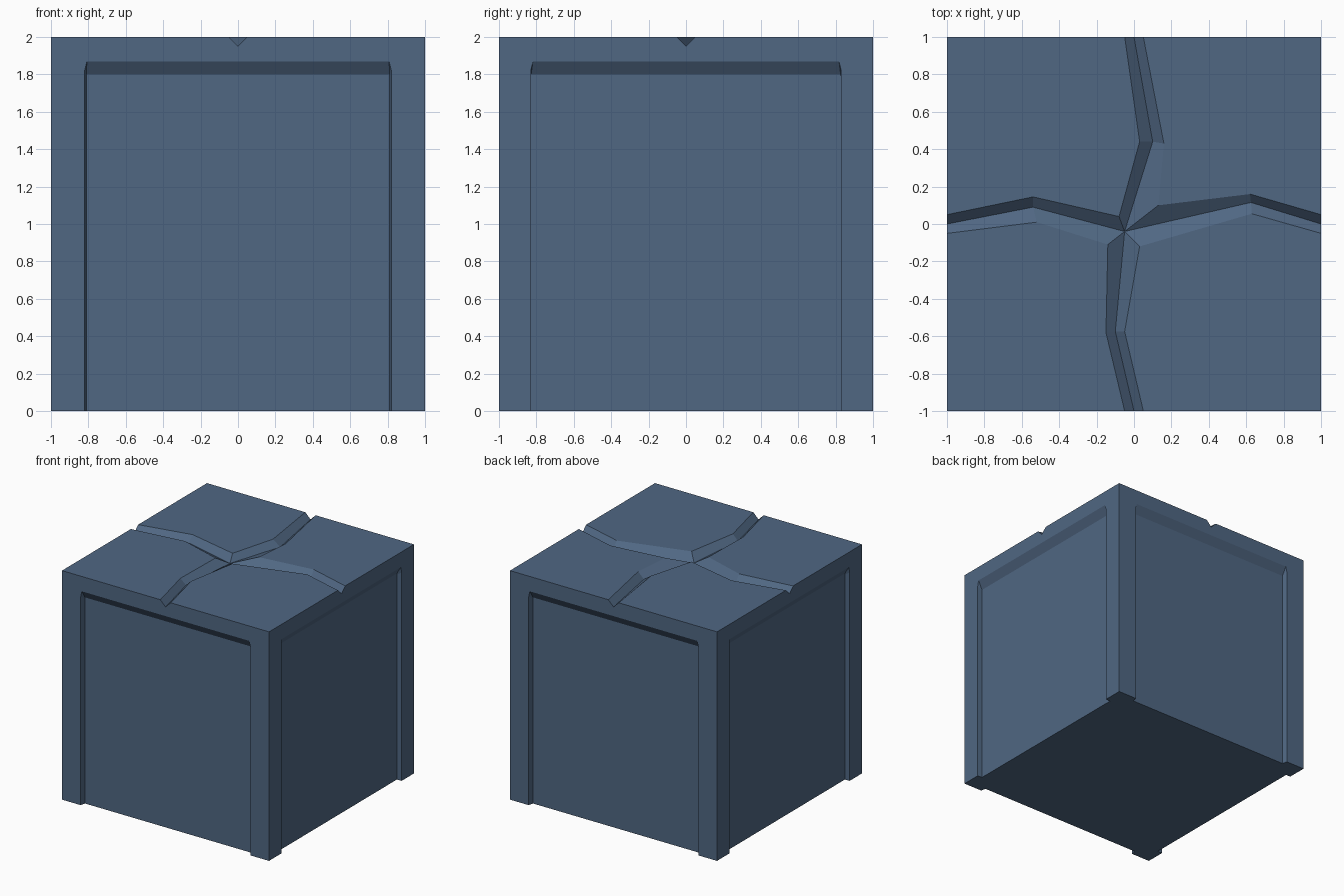
import bpy, bmesh
from mathutils import Matrix, Vector
from math import pi

if "Cube" in bpy.data.objects:
    bpy.data.objects.remove(bpy.data.objects["Cube"])

mat = bpy.data.materials.new("slate blue")
mat.diffuse_color = (0.08, 0.136, 0.226, 1)
mat.use_nodes = True
mat.node_tree.nodes["Principled BSDF"].inputs["Base Color"].default_value = mat.diffuse_color

bm = bmesh.new()


def face(pts):
    return bm.faces.new([bm.verts.new(p) for p in pts])


# Sides: frame with a shallow panel that runs out at the bottom
DEPTH = 0.045


def rim(w):
    return [(-w, 0), (-w, 1.82), (-w + .012, 1.87), (w - .012, 1.87), (w, 1.82), (w, 0)]


def inner(w):
    return [(-w, 0), (-w, 1.79), (-w, 1.80), (w, 1.80), (w, 1.79), (w, 0)]


base = []
for i in range(4):
    wo, wi = (0.82, 0.81) if i % 2 == 0 else (0.83, 0.828)
    rot = Matrix.Rotation(i * pi / 2, 3, 'Z')

    def at(p, d=0):
        return rot @ Vector((p[0], -1 + d, p[1]))

    o, n = rim(wo), inner(wi)
    face([at(p) for p in [(-1, 0)] + o + [(1, 0), (1, 2), (.05, 2), (0, 1.95), (-.05, 2), (-1, 2)]])
    face([at(p, DEPTH) for p in reversed(n)])
    for k in range(5):
        face([at(o[k]), at(n[k], DEPTH), at(n[k + 1], DEPTH), at(o[k + 1])])
    base += [at((-1, 0)), at(o[0]), at(n[0], DEPTH), at(n[5], DEPTH), at(o[5])]
face(reversed(base))

# Top: four slabs parted by crooked V grooves
hub = (-.05, -.04)
NW, NE, SE, SW = (-.08, .04), (.13, .10), (.03, -.12), (-.14, -.11)
# Each arm: left edge, bed and right edge, seen looking out from the hub
arms = [
    ([NW, (.03, .44), (-.05, 1)], [hub, (.10, .44), (0, 1)], [NE, (.16, .43), (.05, 1)]),
    ([NE, (.62, .16), (1, .05)], [hub, (.625, .115), (1, 0)], [SE, (.63, .055), (1, -.05)]),
    ([SE, (-.05, -.575), (.05, -1)], [hub, (-.10, -.575), (0, -1)], [SW, (-.15, -.58), (-.05, -1)]),
    ([SW, (-.52, .01), (-1, -.05)], [hub, (-.54, .09), (-1, 0)], [NW, (-.54, .145), (-1, .05)]),
]
corners = [(1, 1), (1, -1), (-1, -1), (-1, 1)]
for i, (left, bed, right) in enumerate(arms):
    for k in range(2):
        for edge in (left, right):
            face([(*edge[k], 2), (*edge[k + 1], 2), (*bed[k + 1], 1.95), (*bed[k], 1.95)])
    nxt = arms[(i + 1) % 4][0]
    face([(*p, 2) for p in right + [corners[i]] + [nxt[2], nxt[1]]])

bmesh.ops.remove_doubles(bm, verts=bm.verts, dist=0.0005)
bmesh.ops.recalc_face_normals(bm, faces=bm.faces)
me = bpy.data.meshes.new("cracked_block")
bm.to_mesh(me)
bm.free()
me.materials.append(mat)
bpy.context.collection.objects.link(bpy.data.objects.new("cracked_block", me))
